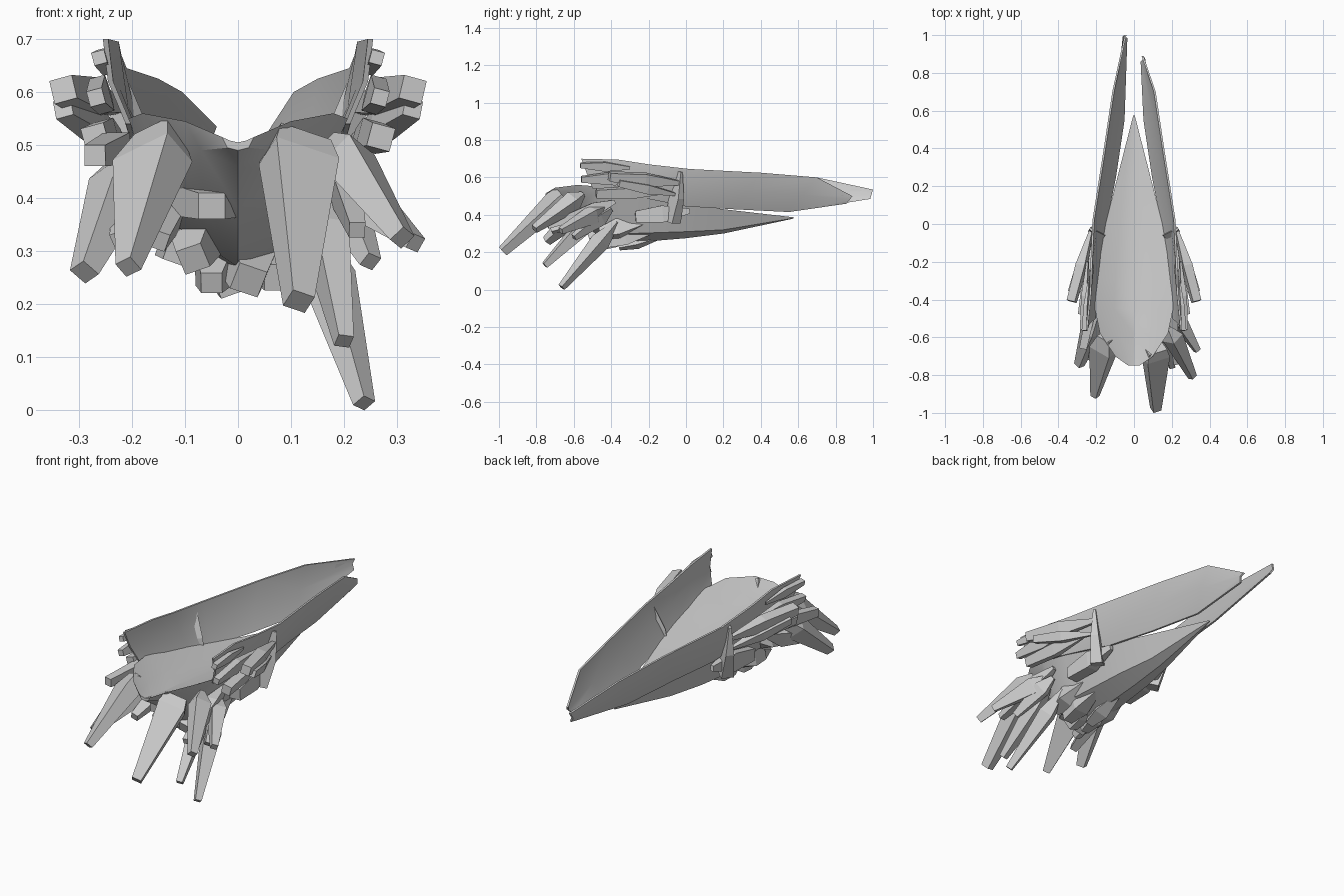
import bpy, bmesh
from math import cos, sin, radians
from mathutils import Vector


def make(name, verts, faces, smooth=False):
    me = bpy.data.meshes.new(name)
    me.from_pydata([tuple(v) for v in verts], [], faces)
    bm = bmesh.new()
    bm.from_mesh(me)
    bmesh.ops.recalc_face_normals(bm, faces=bm.faces[:])
    bm.to_mesh(me)
    bm.free()
    ob = bpy.data.objects.new(name, me)
    bpy.context.collection.objects.link(ob)
    if smooth:
        bpy.context.view_layer.objects.active = ob
        ob.select_set(True)
        bpy.ops.object.shade_smooth_by_angle(angle=0.5)
        ob.select_set(False)
    return ob


def loft(name, rings, smooth=False):
    n = len(rings[0])
    verts = [v for r in rings for v in r]
    faces = [tuple(range(n)), tuple(range(n * (len(rings) - 1), n * len(rings)))]
    for i in range(len(rings) - 1):
        for j in range(n):
            k = (j + 1) % n
            faces.append((i * n + j, i * n + k, (i + 1) * n + k, (i + 1) * n + j))
    return make(name, verts, faces, smooth)


def spike(name, root, tip, w, h, end, bulge=0.3, roll=0, point=0.3):
    """Shard with four sides: narrow root, widest at the bulge, blunt tip."""
    a, b = Vector(root), Vector(tip)
    d = (b - a).normalized()
    s0 = d.cross(Vector((0, 0, 1))).normalized()
    u0 = s0.cross(d)
    r = radians(roll)
    side, up = s0 * cos(r) + u0 * sin(r), u0 * cos(r) - s0 * sin(r)
    rings = []
    for t, sw, sh in ((0, w * point, h * point), (bulge, w, h), (1, end, end)):
        c = a.lerp(b, t)
        rings.append([c + side * sx * sw / 2 + up * sz * sh / 2
                      for sx, sz in ((1, 1), (-1, 1), (-1, -1), (1, -1))])
    return loft(name, rings)


# Hull: y, half width, rim z, deck centre z, chine half width, chine z, keel z
hull = [(.575, .004, .387, .385, .003, .382, .38), (.2, .10, .43, .415, .055, .32, .30),
        (0, .15, .46, .43, .09, .31, .275), (-.3, .20, .52, .455, .12, .30, .25),
        (-.45, .207, .55, .47, .12, .35, .27), (-.58, .18, .56, .48, .10, .44, .38),
        (-.70, .10, .545, .495, .07, .49, .46), (-.75, .03, .515, .505, .02, .495, .49)]
loft("hull", [[(-w, y, r), (-w * .5, y, (r + 2 * c) / 3), (0, y, c), (w * .5, y, (r + 2 * c) / 3),
               (w, y, r), (cw, y, cz), (0, y, k), (-cw, y, cz)]
              for y, w, r, c, cw, cz, k in hull], True)

# Flared side blades: y of lower edge, x, z, then y of upper edge, x, z
blade = [(.86, .04, .46, .89, .045, .50), (.55, .055, .415, .70, .11, .60),
         (.25, .10, .43, .40, .155, .625), (0, .15, .445, .02, .215, .645),
         (-.15, .175, .475, -.2, .225, .67), (-.35, .20, .515, -.36, .23, .695),
         (-.5, .207, .54, -.56, .25, .70)]
for s, label in ((1, "right"), (-1, "left")):
    rings = []
    for i, (yb, xb, zb, yt, xt, zt) in enumerate(blade):
        if s < 0 and i == 0:  # the left blade reaches further back
            yb, zb, yt, zt = .985, .485, 1.0, .535
        t = .005
        ym, xm, zm = (yb + yt) / 2, (xb + xt) / 2 + .012, (zb + zt) / 2
        rings.append([(s * (xb - t), yb, zb), (s * (xm - t), ym, zm), (s * (xt - t), yt, zt),
                      (s * (xt + t), yt, zt), (s * (xm + t), ym, zm), (s * (xb + t), yb, zb)])
    loft(label + "_blade", rings, True)

    # Outer feathers fanning from each blade
    for i, (r, p, w, h, e) in enumerate((
            ((.225, -.03, .57), (.33, -.41, .605), .05, .07, .045),
            ((.225, -.12, .52), (.27, -.48, .515), .04, .06, .045),
            ((.245, -.20, .60), (.268, -.56, .59), .03, .07, .03),
            ((.22, -.06, .51), (.33, -.36, .57), .05, .05, .035),
            ((.24, -.30, .65), (.262, -.565, .665), .02, .05, .025))):
        spike(f"{label}_feather_{i}", (s * r[0], r[1], r[2]), (s * p[0], p[1], p[2]),
              w, h, e, .5, s * 15)

    # Side bracket outside the joint of blade and hull
    spike(label + "_bracket", (s * .225, -.03, .63), (s * .175, -.07, .36), .04, .08, .06, .5)
    spike(label + "_bracket_wedge", (s * .16, .02, .42), (s * .17, -.27, .39), .06, .09, .06, .5)

# Long front claws: root, tip, width, height, tip size, bulge, roll
claws = [
    ((.115, -.66, .505), (.115, -.98, .205), .13, .08, .045, .12, 25, .8),
    ((.18, -.55, .51), (.31, -.81, .325), .08, .08, .035, .2, 35),
    ((.18, -.42, .44), (.335, -.67, .315), .07, .08, .03, .3, 20),
    ((.14, -.37, .36), (.238, -.665, .013), .08, .07, .03, .3, 30),
    ((.15, -.47, .42), (.20, -.755, .13), .07, .08, .03, .3, 10),
    ((.18, -.40, .43), (.25, -.60, .28), .06, .07, .03, .3, 25),
    ((.19, -.38, .47), (.225, -.74, .34), .06, .07, .03),
    ((-.15, -.60, .52), (-.207, -.91, .27), .13, .08, .035, .2, -30, .6),
    ((-.19, -.48, .50), (-.29, -.745, .26), .09, .09, .04, .3, -35),
    ((-.17, -.40, .43), (-.22, -.72, .32), .07, .08, .035, .3, -20),
    ((-.21, -.38, .50), (-.27, -.66, .48), .05, .06, .04),
    ((-.13, -.38, .40), (-.15, -.62, .32), .07, .07, .035, .3, 20),
]
for i, c in enumerate(claws):
    spike(f"front_claw_{i}", *c)

# Stubby shards under the belly
stubs = [
    ((-.07, -.33, .36), (-.085, -.52, .285), .08, .07, .05),
    ((-.04, -.25, .31), (-.05, -.44, .24), .07, .07, .04),
    ((.02, -.28, .32), (.02, -.46, .245), .08, .08, .055),
    ((-.01, -.12, .29), (-.02, -.36, .235), .07, .06, .04),
    ((.07, -.18, .31), (.075, -.42, .25), .08, .07, .05),
    ((-.10, -.20, .34), (-.11, -.45, .30), .08, .08, .05),
    ((.11, -.22, .36), (.12, -.46, .30), .09, .09, .05),
]
for i, c in enumerate(stubs):
    spike(f"belly_shard_{i}", *c, .6, (i % 3 - 1) * 20)
# Overhanging lip below the bow
spike("bow_lip", (-.05, -.40, .41), (-.05, -.60, .385), .16, .06, .05, .5)
